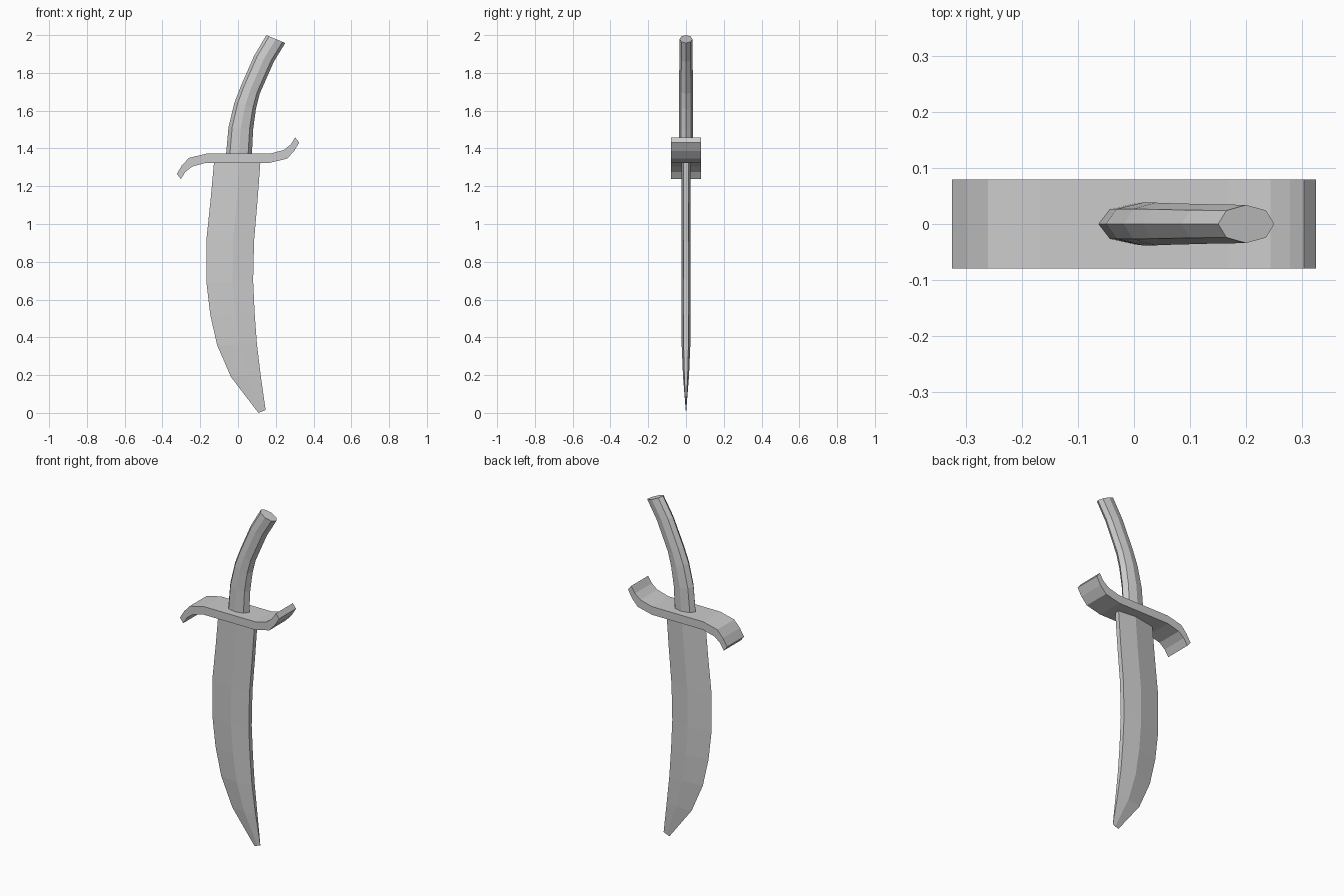
import bpy, bmesh, math
from mathutils import Vector

cube = bpy.data.objects.get("Cube")
if cube:
    bpy.data.objects.remove(cube, do_unlink=True)

steel = bpy.data.materials.new("plain_grey")
steel.use_nodes = True
grey = (0.6, 0.6, 0.6, 1)
steel.diffuse_color = grey
steel.node_tree.nodes["Principled BSDF"].inputs["Base Color"].default_value = grey


def loft(name, rings):
    """Skin a row of equal-sized rings and cap both ends."""
    bm = bmesh.new()
    rows = [[bm.verts.new(p) for p in ring] for ring in rings]
    n = len(rows[0])
    for a, b in zip(rows, rows[1:]):
        for i in range(n):
            j = (i + 1) % n
            bm.faces.new((a[i], a[j], b[j], b[i]))
    bm.faces.new(rows[0])
    bm.faces.new(rows[-1])
    bmesh.ops.recalc_face_normals(bm, faces=bm.faces)
    mesh = bpy.data.meshes.new(name)
    bm.to_mesh(mesh)
    bm.free()
    mesh.materials.append(steel)
    obj = bpy.data.objects.new(name, mesh)
    bpy.context.collection.objects.link(obj)
    return obj


def xz(x, z, y=0):
    return Vector((x, y, z))


# Blade: sharp edge on -x, ridge in the middle, flat spine on +x
blade_rows = [  # edge x, z, spine x, z, ridge half thickness
    (-0.125, 1.35, 0.12, 1.35, 0.025),
    (-0.145, 1.13, 0.103, 1.12, 0.025),
    (-0.167, 0.92, 0.085, 0.91, 0.025),
    (-0.167, 0.69, 0.08, 0.70, 0.025),
    (-0.147, 0.52, 0.088, 0.53, 0.025),
    (-0.11, 0.357, 0.10, 0.365, 0.023),
    (-0.037, 0.19, 0.12, 0.20, 0.016),
    (0.108, 0.0, 0.146, 0.015, 0.001),
]
rings = []
for ex, ez, sx, sz, t in blade_rows:
    edge, spine = xz(ex, ez), xz(sx, sz)
    ridge = edge.lerp(spine, 0.56)
    r, s = xz(0, 0, t), xz(0, 0, t * 0.55)
    rings.append([edge, ridge - r, spine - s, spine + s, ridge + r])
loft("blade", rings)

# Grip: curved eight-sided handle
grip_rows = [  # left x, z, right x, z, half depth
    (-0.064, 1.36, 0.073, 1.36, 0.037),
    (-0.05, 1.515, 0.08, 1.50, 0.038),
    (-0.018, 1.645, 0.095, 1.61, 0.038),
    (0.015, 1.73, 0.115, 1.69, 0.037),
    (0.085, 1.89, 0.19, 1.86, 0.035),
    (0.15, 2.0, 0.25, 1.958, 0.034),
]
rings = []
for lx, lz, rx, rz, depth in grip_rows:
    left, right = xz(lx, lz), xz(rx, rz)
    mid, half = (left + right) / 2, (right - left) / 2
    angles = [math.tau * i / 8 for i in range(8)]
    rings.append([mid + half * math.cos(a) + xz(0, 0, depth * math.sin(a)) for a in angles])
loft("grip", rings)

# Crossguard: S-shaped bar, one arm turned half way round to make the other
MID_Z, DEPTH = 1.348, 0.079
arm = [  # upper x, z, lower x, z, measured from the bar's centre
    (0.168, 0.024, 0.168, -0.024),
    (0.243, 0.044, 0.26, -0.002),
    (0.278, 0.072, 0.297, 0.038),
    (0.303, 0.11, 0.324, 0.083),
]
other = [(-lx, -lz, -ux, -uz) for ux, uz, lx, lz in reversed(arm)]
rings = []
for ux, uz, lx, lz in other + arm:
    up, low = xz(ux, uz + MID_Z), xz(lx, lz + MID_Z)
    d = xz(0, 0, DEPTH)
    rings.append([up - d, up + d, low + d, low - d])
loft("crossguard", rings)
